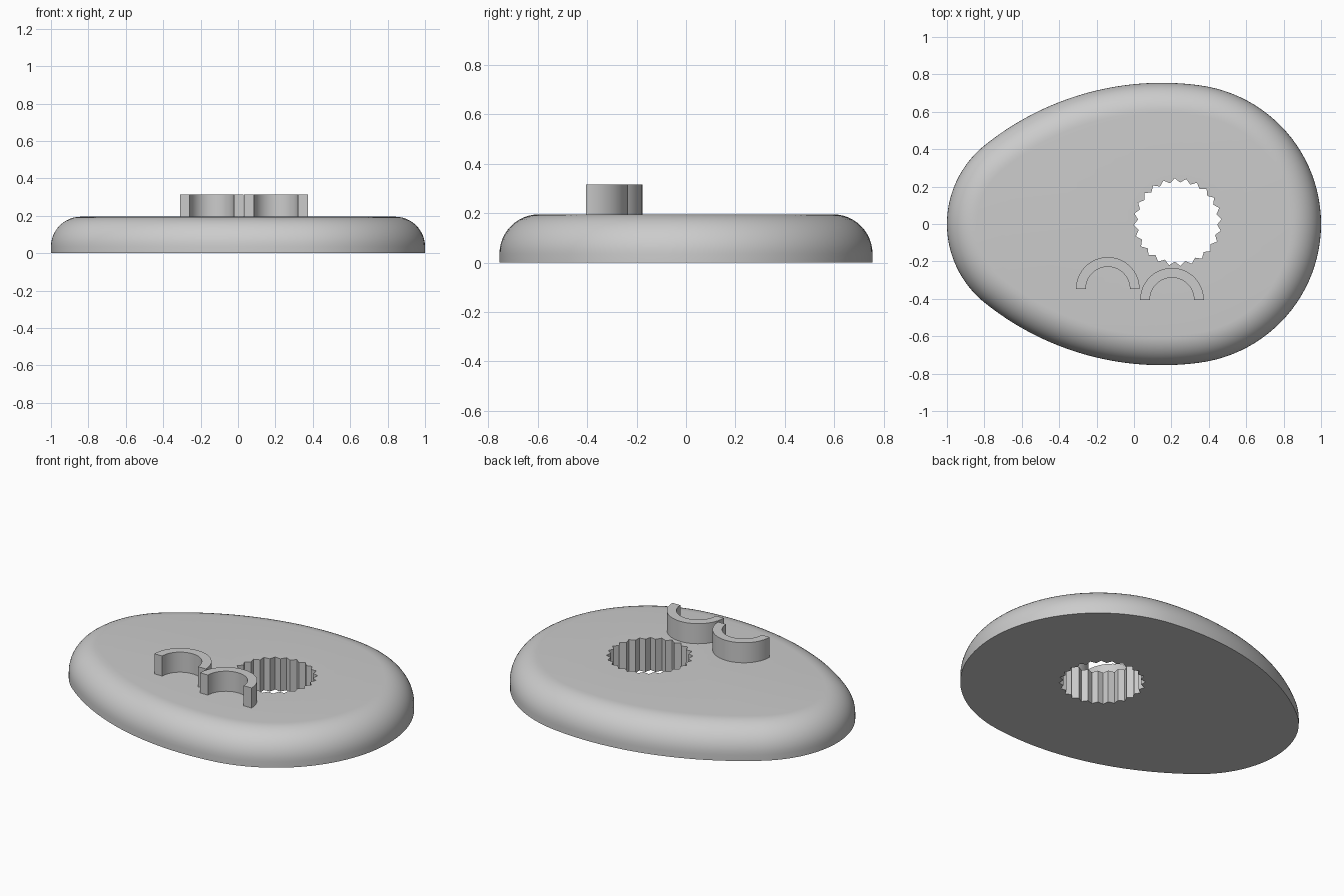
import bpy, bmesh
from math import sin, cos, pi, atan2, radians

cube = bpy.data.objects.get("Cube")
if cube:
    bpy.data.objects.remove(cube)

grey = bpy.data.materials.new("light grey")
grey.use_nodes = True
grey.diffuse_color = (0.6, 0.6, 0.6, 1)
grey.node_tree.nodes["Principled BSDF"].inputs["Base Color"].default_value = (0.6, 0.6, 0.6, 1)

BODY_TOP, ROUND = 0.195, 0.16


def finish(bm, name):
    bmesh.ops.recalc_face_normals(bm, faces=bm.faces)
    mesh = bpy.data.meshes.new(name)
    bm.to_mesh(mesh)
    bm.free()
    mesh.materials.append(grey)
    obj = bpy.data.objects.new(name, mesh)
    bpy.context.collection.objects.link(obj)
    bpy.ops.object.select_all(action='DESELECT')
    obj.select_set(True)
    bpy.context.view_layer.objects.active = obj
    bpy.ops.object.shade_smooth_by_angle(angle=radians(25))
    return obj


def arc(cx, cy, r, start, end, steps):
    return [(cx + r * cos(start + (end - start) * i / steps),
             cy + r * sin(start + (end - start) * i / steps)) for i in range(steps + 1)]


def ring(bm, points, z):
    return [bm.verts.new((x, y, z)) for x, y in points]


def bridge(bm, a, b):
    for i in range(len(a)):
        j = (i + 1) % len(a)
        bm.faces.new((a[i], a[j], b[j], b[i]))


def egg(inset):
    """Egg outline from tangent arcs: blunt end, long flank, narrow end, mirrored in y."""
    right, left, flank, drop = 0.252, -0.46, 0.15, 0.758
    a = atan2(drop, right - flank)
    b = atan2(drop, left - flank)
    half = arc(right, 0, 0.748 - inset, 0, a, 24)
    half += arc(flank, -drop, 1.513 - inset, a, b, 24)[1:]
    half += arc(left, 0, 0.54 - inset, b, pi, 20)[1:]
    return half + [(x, -y) for x, y in half[-2:0:-1]]


def toothed_circle(cx, cy, tip, root, teeth):
    return [(cx + r * cos(t), cy + r * sin(t))
            for i in range(teeth * 2)
            for r, t in [((tip, root)[i % 2], pi * (i + 0.5) / teeth)]]


# Rounded egg-shaped body with a toothed through hole
bm = bmesh.new()
rings = [ring(bm, egg(0), 0)]
for i in range(13):
    t = pi / 2 * i / 12
    rings.append(ring(bm, egg(ROUND * (1 - cos(t))), BODY_TOP - ROUND * (1 - sin(t))))
for lower, upper in zip(rings, rings[1:]):
    bridge(bm, lower, upper)
hole = toothed_circle(0.233, 0.01, 0.235, 0.212, 24)
hole_low, hole_high = ring(bm, hole, 0), ring(bm, hole, BODY_TOP)
bridge(bm, hole_low, hole_high)
for outer, inner in ((rings[0], hole_low), (rings[-1], hole_high)):
    edges = [bm.edges.get((loop[i - 1], loop[i])) for loop in (outer, inner) for i in range(len(loop))]
    bmesh.ops.triangle_fill(bm, edges=edges, use_beauty=True)
finish(bm, "egg_body")


# Two raised half-ring clips
def half_ring(name, cx, cy):
    bm = bmesh.new()
    outer = arc(cx, cy, 0.17, 0, pi, 32)
    inner = arc(cx, cy, 0.118, 0, pi, 32)
    low, high = [(ring(bm, outer, z), ring(bm, inner, z)) for z in (BODY_TOP - 0.01, 0.315)]
    for o, n in (low, high):
        for i in range(len(o) - 1):
            bm.faces.new((o[i], o[i + 1], n[i + 1], n[i]))
    bridge(bm, low[0] + low[1][::-1], high[0] + high[1][::-1])
    finish(bm, name)


half_ring("right_clip", -0.14, -0.347)
half_ring("left_clip", 0.203, -0.405)
